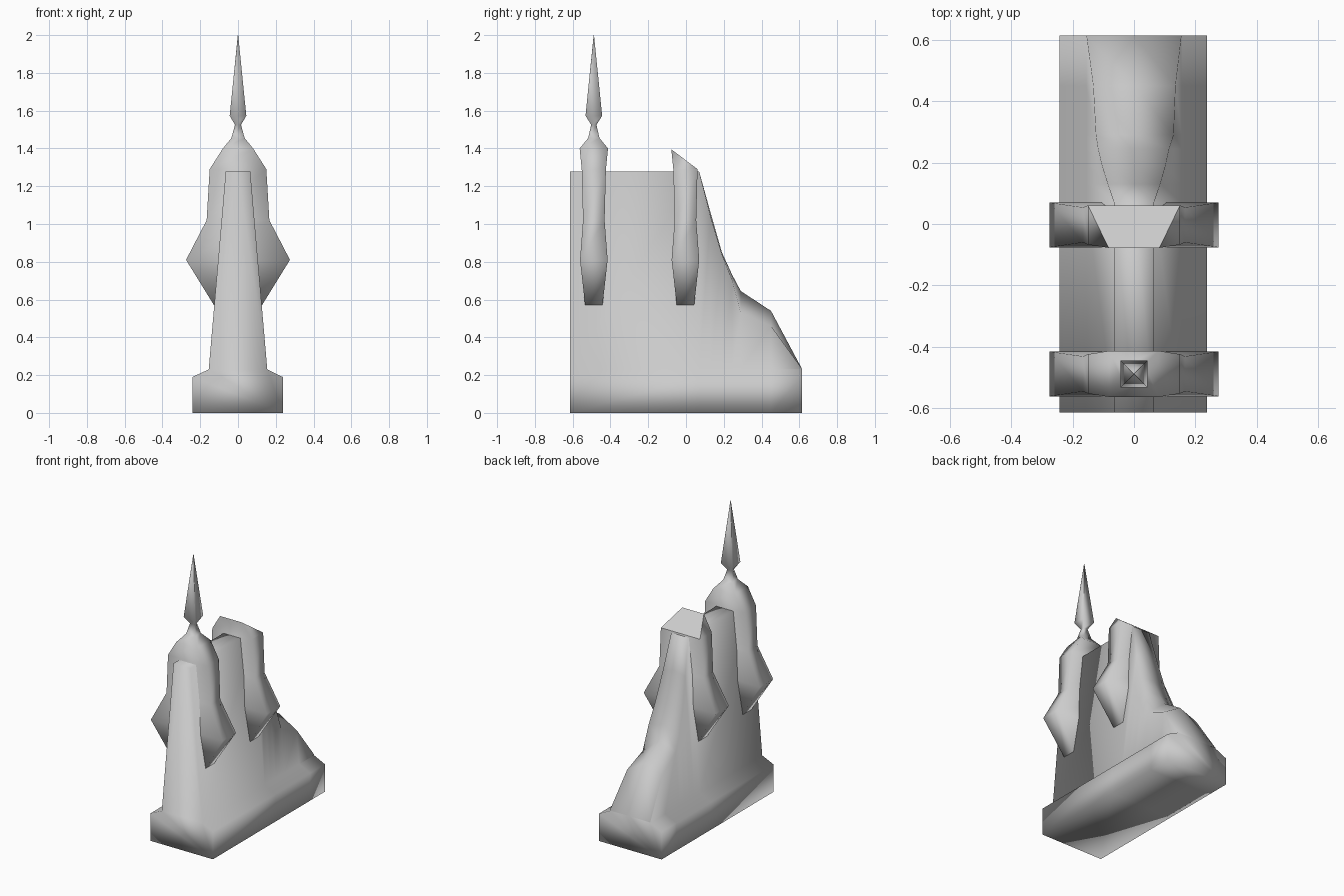
import bpy, bmesh
from mathutils import Vector

if "Cube" in bpy.data.objects:
    bpy.data.objects.remove(bpy.data.objects["Cube"])

stone = bpy.data.materials.new("grey stone")
stone.diffuse_color = (0.6, 0.6, 0.6, 1)
stone.use_nodes = True
stone.node_tree.nodes["Principled BSDF"].inputs["Base Color"].default_value = stone.diffuse_color


def loft(name, rings):
    """Skin a list of equal-length point rings, with capped ends."""
    bm = bmesh.new()
    loops = [[bm.verts.new(p) for p in ring] for ring in rings]
    n = len(loops[0])
    for a, b in zip(loops, loops[1:]):
        for i in range(n):
            j = (i + 1) % n
            bm.faces.new((a[i], a[j], b[j], b[i]))
    bm.faces.new(loops[0][::-1])
    bm.faces.new(loops[-1])
    bmesh.ops.recalc_face_normals(bm, faces=bm.faces)
    for f in bm.faces:
        f.smooth = True
    mesh = bpy.data.meshes.new(name)
    bm.to_mesh(mesh)
    bm.free()
    mesh.materials.append(stone)
    obj = bpy.data.objects.new(name, mesh)
    bpy.context.collection.objects.link(obj)
    return obj


# Tapered wall on a wide plinth; its ridge crumbles away towards the back
def half_width(z):
    return 0.155 - (z - 0.23) * 0.086


def wall_section(y, left, mid_x, mid, right):
    return [(0.237, y, 0), (0.237, y, 0.19), (0.155, y, 0.23),
            (half_width(right), y, right), (mid_x, y, mid),
            (-half_width(left), y, left),
            (-0.155, y, 0.23), (-0.242, y, 0.19), (-0.242, y, 0)]


# (y, left shoulder height, ridge x, ridge height, right shoulder height)
ridge = [(-0.613, 1.277, 0, 1.277, 1.277), (0.07, 1.277, 0, 1.277, 1.277),
         (0.13, 1.04, 0, 1.06, 1.04), (0.19, 0.82, 0, 0.85, 0.84),
         (0.245, 0.67, 0, 0.73, 0.70), (0.29, 0.59, -0.01, 0.645, 0.53),
         (0.45, 0.49, 0, 0.54, 0.46), (0.613, 0.235, 0, 0.235, 0.235)]
loft("wall", [wall_section(*r) for r in ridge])


# Buttress bands straddling the wall: (height, half width, half depth)
def rectangle(y, z, hx, hy):
    return [(-hx, y - hy, z), (hx, y - hy, z), (hx, y + hy, z), (-hx, y + hy, z)]


band = [(0.57, 0.127, 0.046), (0.81, 0.275, 0.073), (1.02, 0.166, 0.057),
        (1.29, 0.15, 0.064), (1.40, 0.08, 0.075)]
finial = [(1.455, 0.035, 0.03), (1.525, 0.016, 0.014),
          (1.573, 0.044, 0.044), (2.0, 0.001, 0.001)]

# Front buttress carries the spire
loft("front_buttress", [rectangle(-0.488, *r) for r in band + finial])

# Rear buttress is broken off along a flat slope
rear = loft("rear_buttress", [rectangle(-0.003, *r) for r in band])
bm = bmesh.new()
bm.from_mesh(rear.data)
slope = Vector((0, 0.108, 0.142)).normalized()
cut = bmesh.ops.bisect_plane(
    bm, geom=bm.verts[:] + bm.edges[:] + bm.faces[:],
    plane_co=Vector((0, -0.077, 1.395)), plane_no=slope, clear_outer=True)
edges = [e for e in cut["geom_cut"] if isinstance(e, bmesh.types.BMEdge)]
bmesh.ops.contextual_create(bm, geom=edges)
bmesh.ops.recalc_face_normals(bm, faces=bm.faces)
for f in bm.faces:
    f.smooth = f.normal.dot(slope) < 0.98
bm.to_mesh(rear.data)
bm.free()
